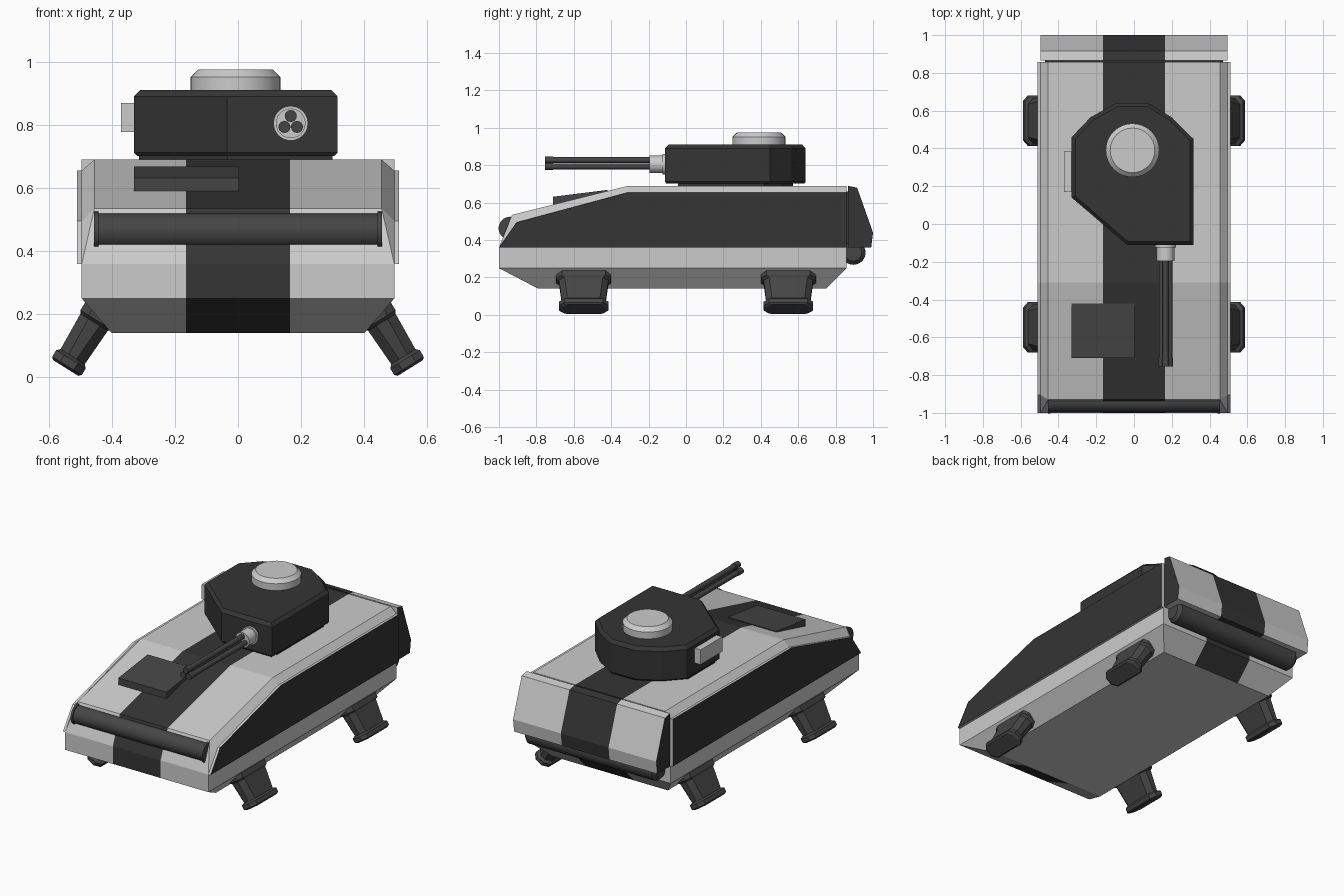
import bpy, bmesh, math
from mathutils import Vector

if "Cube" in bpy.data.objects:
    bpy.data.objects.remove(bpy.data.objects["Cube"])


def material(name, v):
    m = bpy.data.materials.new(name)
    m.diffuse_color = (v, v, v, 1)
    m.use_nodes = True
    m.node_tree.nodes["Principled BSDF"].inputs["Base Color"].default_value = m.diffuse_color
    return m


LIGHT = material("light_grey", 0.8)
DARK = material("near_black", 0.035)
CHAR = material("charcoal", 0.06)


def loft(name, rings, mats, pick=None, smooth=False):
    """Bridge equal-length rings and cap the ends; pick(ring, side) gives a
    material slot, with side None for the caps."""
    bm = bmesh.new()
    vs = [[bm.verts.new(p) for p in r] for r in rings]
    n = len(rings[0])
    for i in range(len(vs) - 1):
        for j in range(n):
            k = (j + 1) % n
            f = bm.faces.new((vs[i][j], vs[i][k], vs[i + 1][k], vs[i + 1][j]))
            f.material_index = pick(i, j) if pick else 0
    for i in (0, len(vs) - 1):
        f = bm.faces.new(vs[i])
        f.material_index = pick(i, None) if pick else 0
    bmesh.ops.remove_doubles(bm, verts=bm.verts, dist=0.0005)
    bmesh.ops.recalc_face_normals(bm, faces=bm.faces)
    me = bpy.data.meshes.new(name)
    bm.to_mesh(me)
    bm.free()
    for m in mats:
        me.materials.append(m)
    ob = bpy.data.objects.new(name, me)
    bpy.context.collection.objects.link(ob)
    if smooth:
        bpy.ops.object.select_all(action='DESELECT')
        ob.select_set(True)
        bpy.context.view_layer.objects.active = ob
        bpy.ops.object.shade_smooth_by_angle(angle=math.radians(30))
    return ob


def slab(x, profile):
    return [(x, y, z) for y, z in profile]


def turned(name, centre, axis, steps, mat, n=32):
    """Round part: steps of (distance along axis, radius)."""
    c, a = Vector(centre), Vector(axis)
    u = a.orthogonal().normalized()
    w = a.cross(u)
    rings = [[c + a * d + r * (u * math.cos(t) + w * math.sin(t))
              for t in (2 * math.pi * k / n for k in range(n))] for d, r in steps]
    return loft(name, rings, [mat], smooth=True)


# Hull: centre profile with edge half-widths, then the outer side profile
S = 0.165
inner = [(-1, .36), (-1, .25), (-.79, .14), (.75, .14), (.858, .25),
         (.858, .69), (-.31, .69), (-.93, .535)]
edge_x = [.495, .495, .40, .40, .495, .455, .455, .455]
outer = [(-1, .36), (-1, .25), (-.79, .25), (.75, .25), (.858, .25),
         (.858, .655), (-.31, .655), (-.905, .495)]


def edge(s):
    return [(s * x, y, z) for x, (y, z) in zip(edge_x, inner)]


loft("hull", [slab(-.495, outer), edge(-1), slab(-S, inner), slab(S, inner),
              edge(1), slab(.495, outer)], [LIGHT, DARK],
     lambda i, j: 1 if i == 2 and j not in (2, None) else 0)

# Dark side armour
skirt = [(-1, .36), (-.905, .495), (-.31, .655), (.858, .655), (.858, .36)]
for s, side in ((1, "right"), (-1, "left")):
    loft("side_armour_" + side, [slab(s * .49, skirt), slab(s * .51, skirt)],
         [LIGHT, DARK], lambda i, j: 1 if j is None else 0)

# Rear door block with stripe and dark ends
rear = [(.866, .69), (.915, .68), (1, .44), (.99, .36), (.866, .36)]
loft("rear_block", [slab(x, rear) for x in (-.495, -S, S, .495)], [LIGHT, DARK],
     lambda i, j: 1 if j is None or i == 1 else 0)
loft("rear_block_joint", [slab(x, [(.85, .38), (.85, .66), (.87, .66), (.87, .38)])
                          for x in (-.47, .47)], [DARK])

# Front and rear rollers
turned("front_roller", (0, -.94, .463), (1, 0, 0),
       [(-.456, .062), (-.442, .062), (-.442, .056), (.442, .056),
        (.442, .062), (.456, .062)], CHAR)
turned("rear_roller", (0, .895, .333), (1, 0, 0),
       [(-.455, .045), (-.435, .065), (.435, .065), (.455, .045)], CHAR)

# Sloped deck hatch
hatch = [(-.71, .58), (-.71, .632), (-.42, .668), (-.42, .62)]
loft("deck_hatch", [slab(-.33, hatch), slab(0.003, hatch)], [CHAR])

# Turret and its ring
plan = [(-.33, .46), (-.33, .14), (-.035, -.112), (.315, -.112), (.315, .45),
        (.2, .565), (.075, .64), (-.095, .64), (-.23, .565)]


def turret_ring(sx, sy, z):
    return [(x * sx, .267 + (y - .267) * sy, z) for x, y in plan]


loft("turret", [turret_ring(.97, .98, .702), turret_ring(1, 1, .712),
                turret_ring(1, 1, .89), turret_ring(.94, .95, .91)], [DARK])
loft("turret_base", [turret_ring(.95, .82, .67), turret_ring(.95, .82, .71)], [DARK])

# Commander cupola
turned("cupola", (-.008, .39, 0), (0, 0, 1),
       [(.90, .142), (.952, .142), (.975, .118)], LIGHT)

# Sight box on the turret side
sight = [(.17, .778), (.385, .778), (.385, .87), (.17, .87)]
loft("sight_box", [slab(-.37, sight), slab(-.30, sight)], [LIGHT])

# Triple-barrel gun
turned("gun_collar", (.167, 0, .805), (0, -1, 0),
       [(.10, .055), (.125, .055), (.125, .047), (.195, .047)], LIGHT, 24)
for k in range(3):
    t = math.radians(90 + 120 * k)
    turned(f"gun_barrel_{k + 1}", (.167 + .023 * math.cos(t), 0, .805 + .023 * math.sin(t)),
           (0, -1, 0), [(.18, .016), (.71, .016), (.71, .019), (.755, .019)], CHAR, 16)

# Splayed legs: chamfered rectangles lofted up a tilted axis
LEG = [(0, .047, .118), (.008, .055, .133), (.032, .055, .133), (.042, .045, .117),
       (.17, .051, .132), (.18, .057, .147), (.222, .057, .147), (.245, .047, .135)]
for s, side in ((1, "right"), (-1, "left")):
    for yc, end in ((-.547, "front"), (.547, "rear")):
        rings = []
        for t, a, b in LEG:
            c = .03
            section = [(a, b - c), (a - c, b), (c - a, b), (-a, b - c),
                       (-a, c - b), (c - a, -b), (a - c, -b), (a, c - b)]
            rings.append([(s * (.546 - .53 * t + .85 * p), yc + q,
                           .03 + .85 * t + .53 * p) for p, q in section])
        loft(f"leg_{end}_{side}", rings, [CHAR])
